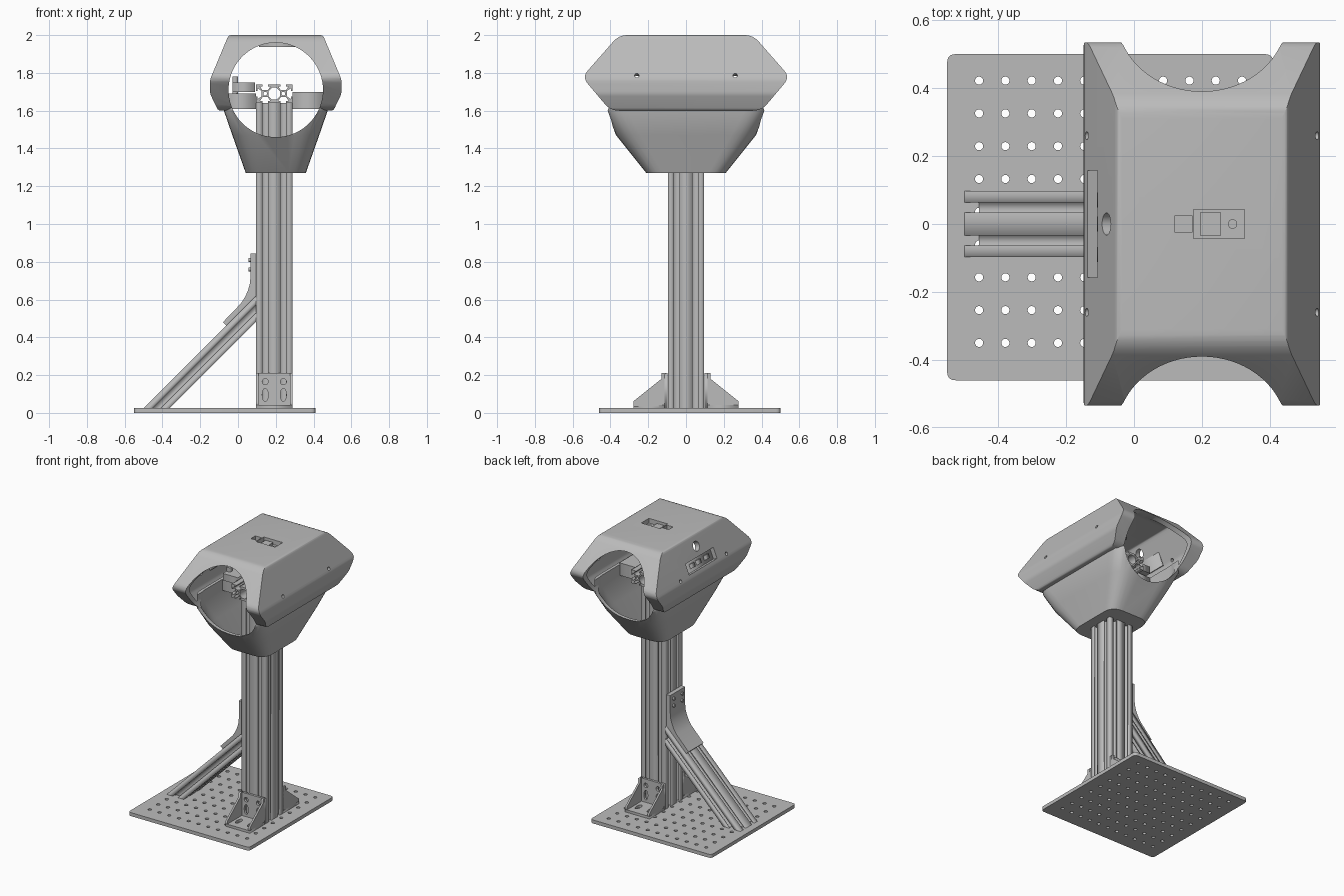
import bpy, bmesh, math
from mathutils import Matrix, Vector

cube = bpy.data.objects.get("Cube")
if cube:
    bpy.data.objects.remove(cube, do_unlink=True)

grey = bpy.data.materials.new("mid grey")
grey.use_nodes = True
grey.diffuse_color = (0.5, 0.5, 0.5, 1)
grey.node_tree.nodes["Principled BSDF"].inputs["Base Color"].default_value = (0.5, 0.5, 0.5, 1)

CX = 0.192            # post axis in x
HX = 0.2              # hood axis in x
U = 0.0965            # width of one rail cell
FLOOR = 0.025
R90 = math.pi / 2
ALONG_X = (R90, 0, R90)    # profile is (y, z)
ALONG_Y = (R90, 0, 0)      # profile is (x, z)
TILT = math.atan2(0.095, 0.235)


def activate(ob):
    bpy.ops.object.select_all(action='DESELECT')
    ob.select_set(True)
    bpy.context.view_layer.objects.active = ob


def add_mesh(name, bm):
    bmesh.ops.remove_doubles(bm, verts=bm.verts, dist=1e-5)
    bmesh.ops.recalc_face_normals(bm, faces=bm.faces)
    me = bpy.data.meshes.new(name)
    bm.to_mesh(me)
    bm.free()
    me.materials.append(grey)
    ob = bpy.data.objects.new(name, me)
    bpy.context.collection.objects.link(ob)
    return ob


def circle(x, y, r, n=16, ry=None):
    ry = ry or r
    return [(x + r * math.cos(2 * math.pi * i / n), y + ry * math.sin(2 * math.pi * i / n)) for i in range(n)]


def rounded(points, radius, steps=5):
    """Round every polygon corner with a short curve."""
    out = []
    for i, p in enumerate(points):
        p, a, b = Vector(p), Vector(points[i - 1]), Vector(points[(i + 1) % len(points)])
        s = p + (a - p).normalized() * min(radius, (a - p).length * 0.48)
        e = p + (b - p).normalized() * min(radius, (b - p).length * 0.48)
        for k in range(steps + 1):
            t = k / steps
            out.append(tuple(s * (1 - t) ** 2 + p * 2 * t * (1 - t) + e * t * t))
    return out


def rect(x0, x1, y0, y1):
    return [(x0, y0), (x1, y0), (x1, y1), (x0, y1)]


def prism(name, outline, depth, loc=(0, 0, 0), rot=(0, 0, 0), holes=()):
    """Extrude a profile with holes, centred on its own depth."""
    cu = bpy.data.curves.new(name, 'CURVE')
    cu.dimensions, cu.fill_mode, cu.extrude = '2D', 'BOTH', depth / 2
    for loop in [outline, *holes]:
        sp = cu.splines.new('POLY')
        sp.points.add(len(loop) - 1)
        for pt, co in zip(sp.points, loop):
            pt.co = (co[0], co[1], 0, 1)
        sp.use_cyclic_u = True
    tmp = bpy.data.objects.new(name, cu)
    bpy.context.collection.objects.link(tmp)
    bpy.context.view_layer.update()
    bm = bmesh.new()
    bm.from_mesh(tmp.to_mesh())
    tmp.to_mesh_clear()
    bpy.data.objects.remove(tmp)
    ob = add_mesh(name, bm)
    ob.location, ob.rotation_euler = loc, rot
    return ob


def box(name, x, y, z):
    return prism(name, rect(*x, *y), z[1] - z[0], (0, 0, sum(z) / 2))


def boolean(ob, tool, op='DIFFERENCE'):
    bpy.context.view_layer.update()
    mod = ob.modifiers.new("cut", 'BOOLEAN')
    mod.object, mod.operation, mod.solver = tool, op, 'EXACT'
    activate(ob)
    bpy.ops.object.modifier_apply(modifier=mod.name)
    bpy.data.objects.remove(tool)


def smooth(ob, angle=30):
    activate(ob)
    bpy.ops.object.shade_smooth_by_angle(angle=math.radians(angle))


def rail(name, nx, ny, length, loc, rot):
    """Slotted aluminium rail of nx by ny cells."""
    w, h = nx * U / 2, ny * U / 2
    slot = [(-.0145, 0), (-.0145, .009), (-.028, .009), (-.014, .03)]
    slot += [(-x, d) for x, d in reversed(slot)]
    outline = []
    for n, half, off, turn in ((nx, w, h, 0), (ny, h, w, 1), (nx, w, h, 2), (ny, h, w, 3)):
        m = Matrix.Rotation(turn * R90, 2)
        side = [(-half, -off)]
        for i in range(n):
            c = -half + (i + .5) * U
            side += [(c + x, d - off) for x, d in slot]
        outline += [tuple(m @ Vector(p)) for p in side]
    cells = [(-w + (i + .5) * U, -h + (j + .5) * U) for i in range(nx) for j in range(ny)]
    holes = [circle(x, y, .01, 12) for x, y in cells]
    cav = [(-.03, -.014), (-.012, -.032), (.012, -.032), (.03, -.014)]
    cav += [(-x, -y) for x, y in cav]
    for x, y in cells:
        if x + U < w:
            holes.append([(x + U / 2 + a, y + b) for a, b in cav])
        if y + U < h:
            holes.append([(x + b, y + U / 2 + a) for a, b in cav])
    return prism(name, outline, length, loc, rot, holes)


# Perforated base plate
grid = [circle(-.456 + .0774 * i, -.35 + .0965 * j, .012) for i in range(11) for j in range(9)]
prism("base_plate", rounded(rect(-.55, .41, -.46, .5), .025), FLOOR, (0, 0, FLOOR / 2), holes=grid)

# Post, top rail and diagonal brace
rail("post", 2, 2, 1.64 - FLOOR, (CX, 0, (1.64 + FLOOR) / 2), (0, 0, 0))
rail("top_rail", 2, 1, .42, (CX, 0, 1.69), ALONG_Y)
brace = rail("brace", 2, 1, 1.1, (0, 0, 0), (0, 0, 0))
s = math.sqrt(.5)
brace.data.transform(Matrix(((0, -s, s, -.168), (1, 0, 0, 0), (0, s, s, .288), (0, 0, 0, 1))))
bm = bmesh.new()
bm.from_mesh(brace.data)
for co, no in (((0, 0, FLOOR), (0, 0, -1)), ((CX - U, 0, 0), (1, 0, 0))):
    bmesh.ops.bisect_plane(bm, geom=bm.verts[:] + bm.edges[:] + bm.faces[:], plane_co=co, plane_no=no, clear_outer=True)
bm.to_mesh(brace.data)
bm.free()

# Curved bracket joining brace and post
curve = [(.066 - .05 * t * t, .72 - .14 * t) for t in (0, .25, .5, .75, 1)]
smooth(prism("brace_bracket", [(.096, .62), (.096, .845), (.066, .845)] + curve + [(-.08, .48), (-.062, .463)],
             .17, rot=ALONG_Y), 25)
for z in (.76, .81):
    for y in (-.048, .048):
        prism("bracket_bolt", circle(0, 0, .011), .012, (.062, y, z), ALONG_X)

# Gusseted feet on front and back of the post
for side, label in ((-1, "front"), (1, "back")):
    holes = [circle(CX + d, .165, .016) for d in (-.048, .048)]
    holes += [circle(CX + d, .095, .016, ry=.035) for d in (-.048, .048)]
    prism(label + "_foot_wall", rect(CX - U, CX + U, FLOOR, .21), .016, (0, side * .105, 0), ALONG_Y, holes)
    slots = [circle(CX + d, side * .195, .016, ry=.035) for d in (-.048, .048)]
    prism(label + "_foot_base", rect(CX - U, CX + U, *sorted((side * .1, side * .278))), .018,
          (0, 0, .034), holes=slots)
    gusset = [(.098, FLOOR), (.278, FLOOR), (.278, .062), (.13, .18), (.13, .21), (.098, .21)]
    for d in (-1, 1):
        prism(label + "_foot_gusset", [(side * y, z) for y, z in gusset], .014,
              (CX + d * (U - .007), 0, 0), ALONG_X)


# Hood: side profile crossed with end profile, then hollowed
def hood_solid(name, t, bottom):
    end = [(.25 - t * .8, 2 - t), (.348 - t, 1.765), (.348 - t, 1.69), (.305 - t, 1.6), (.305 - t, bottom)]
    end = end if t else end[:-1]
    end = [(HX + x, z) for x, z in end] + [(HX - x, z) for x, z in reversed(end)]
    side = [(.355 - t * .5, 2 - t), (.55 - t * 1.3, 1.778), (.4 - t, 1.6), (.4 - t, bottom)]
    side = side if t else side[:-1]
    side = side + [(-y, z) for y, z in reversed(side)]
    ob = prism(name, rounded(end, .015, 3), 1.4, rot=ALONG_Y)
    boolean(ob, prism("side_profile", rounded(side, .045), 1.4, (HX, 0, 0), ALONG_X), 'INTERSECT')
    return ob


def bore():
    return prism("bore", circle(HX, 1.71, .25, 72), 1.6, rot=ALONG_Y)


hood = hood_solid("hood", 0, 1.6)
boolean(hood, hood_solid("hood_cavity", .035, 1.5))
boolean(hood, bore())

# Roof window, port slot, button hole and screw holes
for x, y in (((.12, .17), .025), ((.175, .325), .043)):
    boolean(hood, box("roof_window", x, (-y, y), (1.9, 2.1)))
NORMAL = Vector((-math.cos(TILT), 0, math.sin(TILT)))
slot_at = Vector((-.12, 0, 1.827))
boolean(hood, prism("port_slot", rect(-.06, .06, -.157, .157), .078, slot_at, (0, TILT, 0)))
boolean(hood, prism("button_hole", circle(0, 0, .033, 24), .14, (-.08, 0, 1.925), (0, TILT - R90, 0)))
for sx in (-1, 1):
    for y in (-.26, .26):
        boolean(hood, prism("screw_hole", circle(0, 0, .012), .14, (HX + sx * .336, y, 1.785),
                            (0, sx * (R90 - TILT), 0)))
smooth(hood, 28)

# Parts set behind the openings
box("window_tray", (.11, .335), (-.055, .055), (1.938, 1.966))
box("window_module", (.195, .255), (-.035, .035), (1.96, 1.985))
prism("window_screw", circle(.29, 0, .014), .012, (0, 0, 1.97))
prism("port_panel", rect(-.006, .006, -.17, .17), .095, slot_at - NORMAL * .035, (0, TILT, 0))
for y in (-.09, 0, .07):
    prism("port", rect(-.008, .008, y - .022, y + .022), .03, slot_at - NORMAL * .026, (0, TILT, 0))

# Funnel below the hood: outer rings upwards, inner rings downwards
rings = [(1.27, .159, .21, .09), (1.47, .23, .37, .13), (1.6, .275, .43, .12), (1.69, .275, .43, .12),
         (1.69, .254, .408, .11), (1.6, .254, .408, .11), (1.47, .209, .345, .12), (1.29, .145, .2, .08)]
bm = bmesh.new()
loops = []
for z, hx, hy, r in rings:
    loops.append([bm.verts.new((HX + x, y, z)) for x, y in rounded(rect(-hx, hx, -hy, hy), r, 6)])
for a, b in zip(loops, loops[1:]):
    for i in range(len(a)):
        bm.faces.new((a[i - 1], a[i], b[i], b[i - 1]))
bm.faces.new(loops[0])
bm.faces.new(loops[-1])
funnel = add_mesh("funnel", bm)
boolean(funnel, bore())
smooth(funnel, 30)

# Mounts between top rail and hood walls
box("left_mount", (CX + U, .46), (-.1, .1), (1.61, 1.7))
box("right_mount", (-.065, CX - U), (-.1, .1), (1.61, 1.69))
box("control_board", (-.03, .09), (-.13, .13), (1.7, 1.75))
box("control_board_post", (-.03, .0), (-.09, -.06), (1.69, 1.78))
